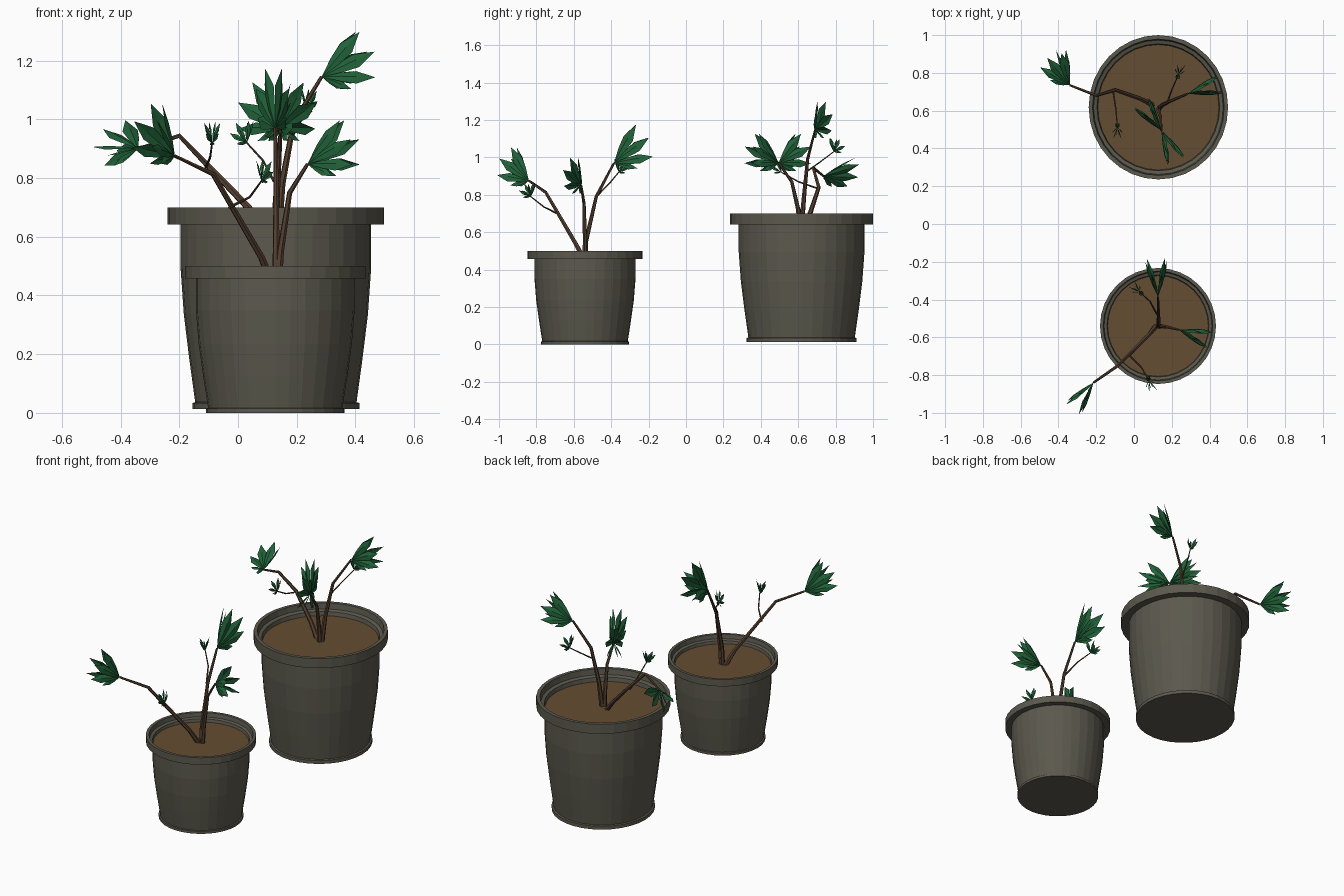
import bpy, bmesh, math
from mathutils import Vector, Matrix

if "Cube" in bpy.data.objects:
    bpy.data.objects.remove(bpy.data.objects["Cube"])


def material(name, rgb):
    m = bpy.data.materials.new(name)
    m.diffuse_color = (*rgb, 1)
    m.use_nodes = True
    m.node_tree.nodes["Principled BSDF"].inputs["Base Color"].default_value = m.diffuse_color
    return m


POT = material("pot_clay", (0.105, 0.1, 0.075))
SOIL = material("soil", (0.13, 0.075, 0.032))
BARK = material("bark", (0.09, 0.05, 0.03))
LEAF = material("leaf_green", (0.015, 0.12, 0.04))


def finish(bm, name, mat, normals=True):
    if normals:
        bmesh.ops.recalc_face_normals(bm, faces=bm.faces)
    me = bpy.data.meshes.new(name)
    bm.to_mesh(me)
    bm.free()
    me.materials.append(mat)
    ob = bpy.data.objects.new(name, me)
    bpy.context.collection.objects.link(ob)
    return ob


# Pot profile as fractions of rim radius and height: foot, bulging wall, rim, inner ledge
PROFILE = [(0.77, 0), (0.77, 0.03), (0.745, 0.034), (0.80, 0.25), (0.85, 0.47),
           (0.88, 0.70), (0.88, 0.915), (1, 0.915), (1, 1), (0.945, 1),
           (0.93, 0.95), (0.88, 0.94), (0.86, 0.88)]
SIDES = 32


def pot(name, centre, rx, ry, z0, z1):
    h = z1 - z0

    def ring(bm, r, t):
        return [bm.verts.new((centre[0] + rx * r * math.cos(a), centre[1] + ry * r * math.sin(a), z0 + h * t))
                for a in (2 * math.pi * i / SIDES for i in range(SIDES))]

    bm = bmesh.new()
    rings = [ring(bm, r, t) for r, t in PROFILE]
    for a, b in zip(rings, rings[1:]):
        for i in range(SIDES):
            j = (i + 1) % SIDES
            bm.faces.new((a[i], a[j], b[j], b[i]))
    bm.faces.new(rings[0][::-1])
    finish(bm, name, POT, False)
    # Soil disc
    bm = bmesh.new()
    bm.faces.new(ring(bm, 0.872, 0.905))
    finish(bm, name + "_soil", SOIL, False)


def stem(bm, pts, r0, r1, sides=6):
    """Tapered tube along a path."""
    pts = [Vector(p) for p in pts]
    rings = []
    for k, p in enumerate(pts):
        d = (pts[min(k + 1, len(pts) - 1)] - pts[max(k - 1, 0)]).normalized()
        s = d.cross(Vector((0.3, 1, 0.2))).normalized()
        u = d.cross(s)
        r = r0 + (r1 - r0) * k / (len(pts) - 1)
        rings.append([bm.verts.new(p + r * (s * math.cos(a) + u * math.sin(a)))
                      for a in (2 * math.pi * i / sides for i in range(sides))])
    for a, b in zip(rings, rings[1:]):
        for i in range(sides):
            j = (i + 1) % sides
            bm.faces.new((a[i], a[j], b[j], b[i]))
    bm.faces.new(rings[0][::-1])
    bm.faces.new(rings[-1])


def leaflet(bm, base, d, outward, length):
    """Pointed blade folded along its rib."""
    w = d.cross(outward).normalized()
    n = w.cross(d)
    P = lambda t, x, y: bm.verts.new(base + length * (d * t + w * x + n * y))
    b, tip = P(0, 0, 0), P(1, 0, 0)
    m1, m2 = P(0.35, 0, 0.03), P(0.65, 0, 0.03)
    for s in (-1, 1):
        e1, e2 = P(0.35, s * 0.09, 0), P(0.65, s * 0.13, -0.01)
        for f in ((b, m1, e1), (m1, m2, e2, e1), (m2, tip, e2)):
            bm.faces.new(f if s < 0 else f[::-1])


# Mirrored leaflet pairs: pitch, yaw, length
FAN = [(30, 8, 0.235), (6, 14, 0.235), (-20, 14, 0.215), (-42, 16, 0.13)]


def leaf(bm, base, azimuth, pitch=30, roll=0, scale=1.0, spread=1.0):
    frame = (Matrix.Rotation(math.radians(azimuth), 3, 'Z')
             @ Matrix.Rotation(math.radians(-pitch), 3, 'Y')
             @ Matrix.Rotation(math.radians(roll), 3, 'X'))
    for p, y, length in FAN:
        for s in (-1, 1):
            a, b = math.radians(p * spread), math.radians(y * spread * s)
            d = frame @ Vector((math.cos(a) * math.cos(b), math.cos(a) * math.sin(b), math.sin(a)))
            out = frame @ Vector((0, 0.8 * s, 0.45))
            leaflet(bm, Vector(base), d, out, length * scale)


def plant(name, branches, twigs):
    wood, green = bmesh.new(), bmesh.new()
    for pts, leaves in branches:
        stem(wood, pts, 0.015, 0.006)
        for args in leaves:
            leaf(green, pts[-1], *args)
    for pts, azimuth in twigs:
        stem(wood, pts, 0.005, 0.003)
        leaf(green, pts[-1], azimuth, 60, 0, 0.33, 1.5)
    finish(wood, name + "_stems", BARK)
    finish(green, name + "_leaves", LEAF, False)


pot("large_pot", (0.129, 0.618), 0.369, 0.382, 0.013, 0.70)
pot("small_pot", (0.127, -0.54), 0.307, 0.307, 0.0, 0.50)

plant("small_plant", [
    ([(0.12, -0.535, 0.43), (0.08, -0.585, 0.53), (-0.085, -0.75, 0.813), (-0.215, -0.84, 0.875)],
     [(232, 30, 0, 0.88)]),
    ([(0.13, -0.54, 0.43), (0.13, -0.535, 0.55), (0.13, -0.48, 0.79), (0.127, -0.385, 0.97)],
     [(93, 30)]),
    ([(0.135, -0.54, 0.43), (0.145, -0.54, 0.55), (0.176, -0.545, 0.75), (0.237, -0.56, 0.848)],
     [(-18, 20, 0, 0.83)]),
], [
    ([(-0.03, -0.69, 0.70), (0.04, -0.76, 0.735), (0.08, -0.83, 0.79)], -70),
    ([(0.122, -0.48, 0.79), (0.085, -0.41, 0.86), (0.03, -0.36, 0.92)], 135),
])

plant("large_plant", [
    ([(0.12, 0.62, 0.60), (0.03, 0.665, 0.705), (-0.10, 0.71, 0.84), (-0.20, 0.68, 0.944), (-0.34, 0.735, 0.90)],
     [(125, 5, 50, 0.85)]),
    ([(0.13, 0.61, 0.60), (0.13, 0.60, 0.72), (0.14, 0.565, 0.87), (0.145, 0.495, 0.97)],
     [(126, 20, 0, 0.87), (-64, 20, 0, 0.87)]),
    ([(0.135, 0.615, 0.60), (0.15, 0.63, 0.78), (0.19, 0.65, 0.99), (0.285, 0.69, 1.145)],
     [(16, 20, 0, 0.85)]),
], [
    ([(-0.11, 0.70, 0.835), (-0.095, 0.60, 0.87), (-0.088, 0.51, 0.92)], -90),
    ([(0.175, 0.64, 0.92), (0.20, 0.71, 0.97), (0.235, 0.79, 1.03)], 75),
])
